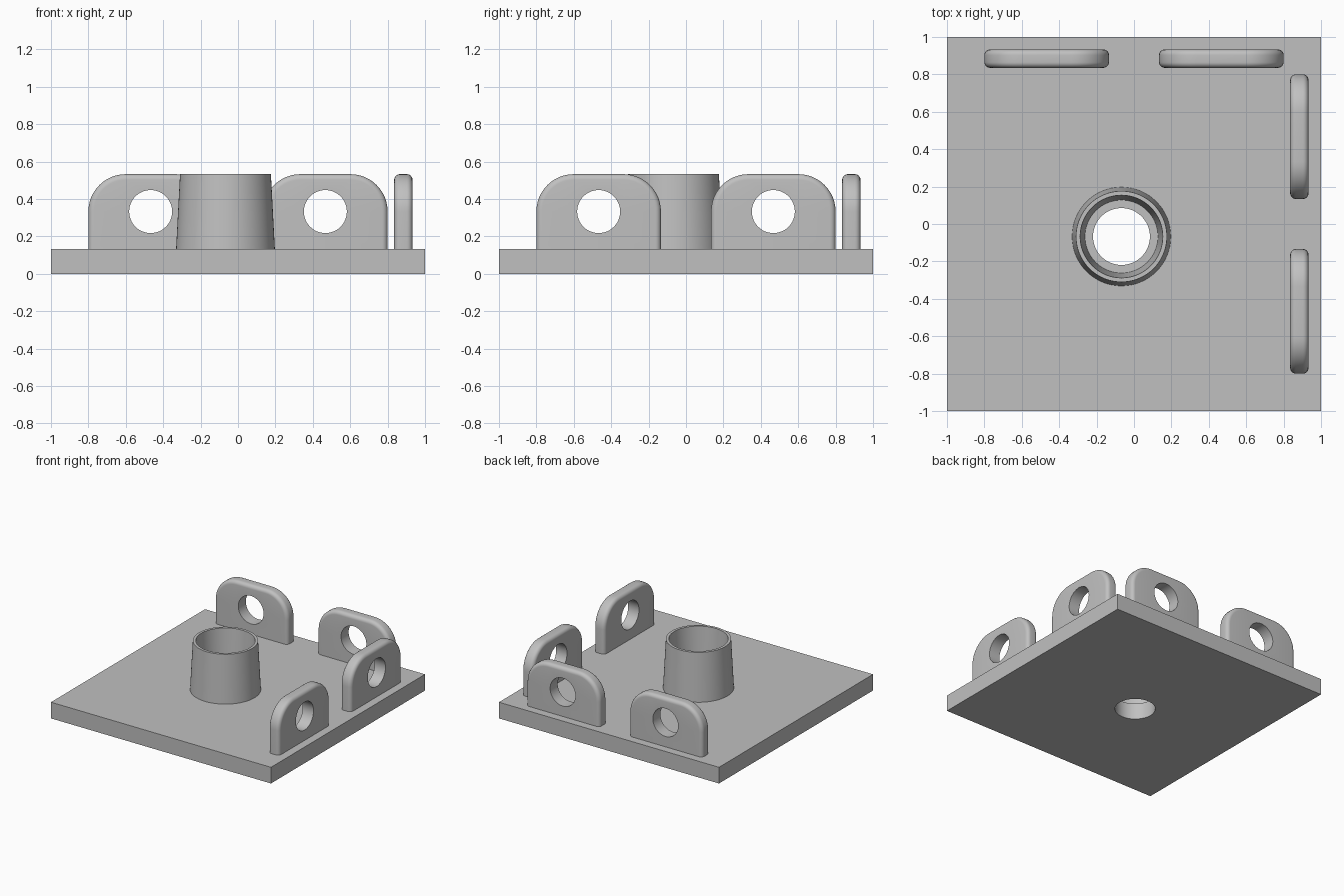
import bpy, bmesh, math
from mathutils import Matrix, Vector

if "Cube" in bpy.data.objects:
    bpy.data.objects.remove(bpy.data.objects["Cube"])

T = 0.133          # plate thickness
TOP = 0.533        # height of lugs and boss
BOSS = (-0.067, -0.067)

grey = bpy.data.materials.new("light grey")
grey.diffuse_color = (0.53, 0.53, 0.53, 1)
grey.use_nodes = True
grey.node_tree.nodes["Principled BSDF"].inputs["Base Color"].default_value = grey.diffuse_color


def finish(bm, name, matrix=None):
    bmesh.ops.recalc_face_normals(bm, faces=bm.faces[:])
    if matrix:
        bm.transform(matrix)
    me = bpy.data.meshes.new(name)
    bm.to_mesh(me)
    bm.free()
    me.materials.append(grey)
    for p in me.polygons:
        p.use_smooth = True
    me.set_sharp_from_angle(angle=math.radians(32))
    ob = bpy.data.objects.new(name, me)
    bpy.context.collection.objects.link(ob)
    return ob


def add_loop(bm, pts):
    vs = [bm.verts.new(p) for p in pts]
    return vs, [bm.edges.new((vs[i], vs[(i + 1) % len(vs)])) for i in range(len(vs))]


def bridge(bm, a, b):
    n = len(a)
    for i in range(n):
        bm.faces.new((a[i], a[(i + 1) % n], b[(i + 1) % n], b[i]))


def circle(cx, cy, r, n=64):
    return [(cx + r * math.cos(2 * math.pi * i / n), cy + r * math.sin(2 * math.pi * i / n))
            for i in range(n)]


def pierced_slab(bm, layers, hole):
    """Stack of outline loops (points, height) with a hole through both caps."""
    loops = [add_loop(bm, [(x, y, h) for x, y in pts]) for pts, h in layers]
    rims = [add_loop(bm, [(x, y, h) for x, y in hole]) for h in (layers[0][1], layers[-1][1])]
    for (a, _), (b, _) in zip(loops, loops[1:]):
        bridge(bm, a, b)
    bridge(bm, rims[0][0], rims[1][0])
    for outer, rim, nz in ((loops[0], rims[0], -1), (loops[-1], rims[1], 1)):
        bmesh.ops.triangle_fill(bm, edges=outer[1] + rim[1], use_beauty=True,
                                normal=Vector((0, 0, nz)))


# Square base plate with drain hole
bm = bmesh.new()
square = [(-1, -1), (1, -1), (1, 1), (-1, 1)]
pierced_slab(bm, [(square, 0), (square, T)], circle(*BOSS, 0.152))
finish(bm, "base_plate")

# Tapered hollow boss
bm = bmesh.new()
rings = [add_loop(bm, [(x, y, z) for x, y in circle(*BOSS, r)])[0]
         for r, z in ((0.195, T), (0.221, TOP), (0.243, TOP), (0.264, T))]
for a, b in zip(rings, rings[1:]):
    bridge(bm, a, b)
finish(bm, "tapered_boss")


# Lug outline: straight foot, rounded upper corners, shrunk by d
def lug_outline(d):
    half, r = 0.333 - d, 0.2
    pts = [(-half, T - 0.005), (half, T - 0.005)]
    for cx, start in ((0.133, 0), (-0.133, 90)):
        for i in range(13):
            a = math.radians(start + 90 * i / 12)
            pts.append((cx + (r - d) * math.cos(a), TOP - r + (r - d) * math.sin(a)))
    return pts


def lug(name, matrix):
    bm = bmesh.new()
    f, half = 0.03, 0.049          # edge fillet, half thickness
    steps = [i * math.pi / 12 for i in range(7)]
    lower = [(lug_outline(f * (1 - math.sin(a))), -half + f * (1 - math.cos(a))) for a in steps]
    upper = [(p, -h) for p, h in reversed(lower)]
    pierced_slab(bm, lower + upper, circle(0, 0.333, 0.115, 48))
    finish(bm, name, matrix)


# Two pairs of pierced lugs along the back and right edges
upright = Matrix.Rotation(math.pi / 2, 4, 'X')
quarter = Matrix.Rotation(math.pi / 2, 4, 'Z')
for side, s in (("a", -0.467), ("b", 0.467)):
    lug("back_lug_" + side, Matrix.Translation((s, 0.884, 0)) @ upright)
    lug("right_lug_" + side, Matrix.Translation((0.884, s, 0)) @ quarter @ upright)
